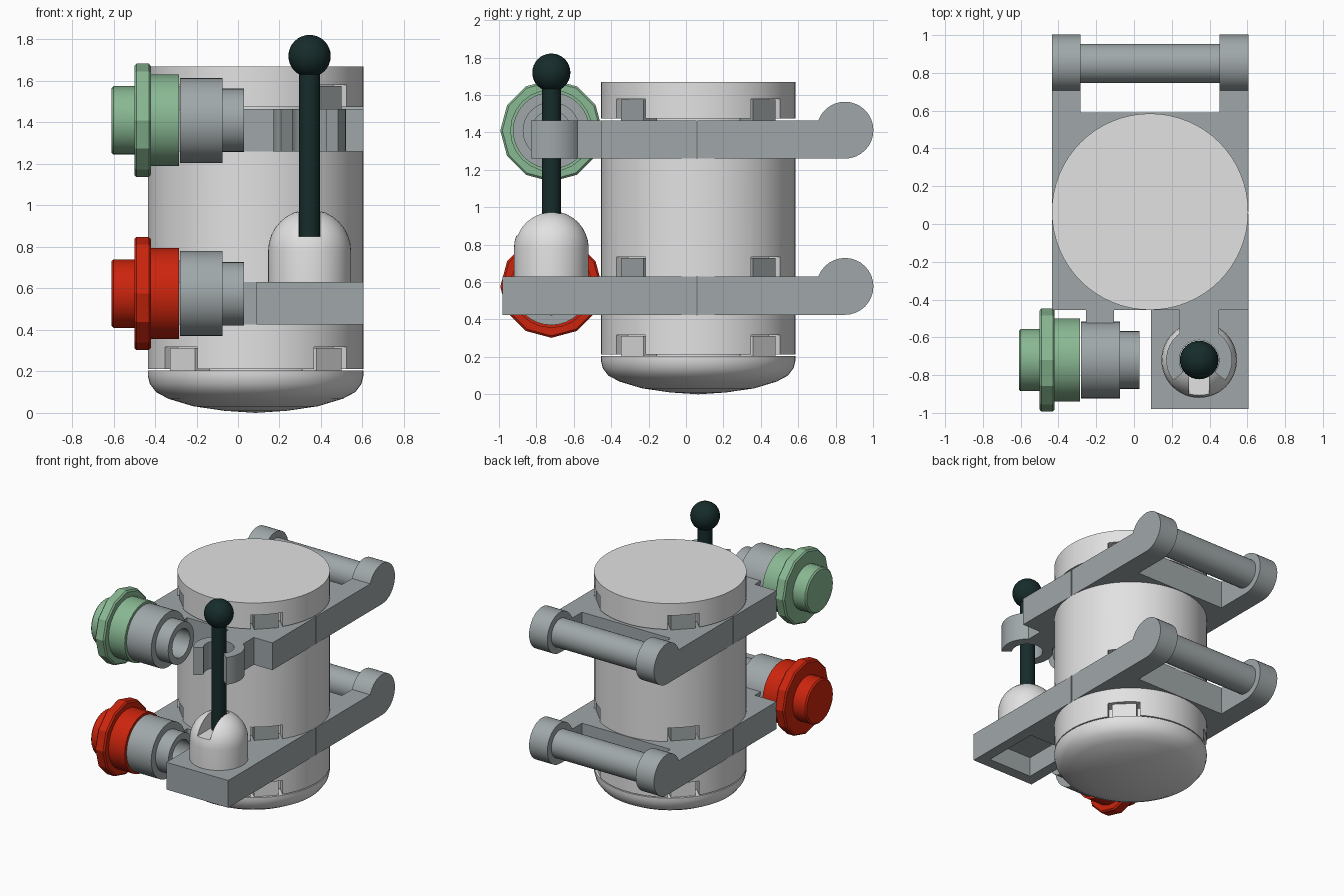
import bpy, bmesh
from math import radians, cos, sin, pi
from mathutils import Matrix, Vector

cube = bpy.data.objects.get("Cube")
if cube:
    bpy.data.objects.remove(cube, do_unlink=True)


def material(name, rgb):
    m = bpy.data.materials.new(name)
    m.use_nodes = True
    m.diffuse_color = (*rgb, 1)
    bsdf = next(n for n in m.node_tree.nodes if n.type == "BSDF_PRINCIPLED")
    bsdf.inputs["Base Color"].default_value = (*rgb, 1)
    return m


WHITE = material("white", (0.76, 0.76, 0.76))
GREY = material("grey", (0.35, 0.39, 0.40))
DARK = material("dark_green_black", (0.008, 0.025, 0.024))
GREEN = material("sand_green", (0.25, 0.48, 0.29))
RED = material("red", (0.60, 0.018, 0.004))

CX, CY, R = 0.085, 0.065, 0.52       # drum axis and radius
LX, LY = 0.345, -0.72                # lever axis
ALONG_X = Matrix.Rotation(pi / 2, 4, "Y")


def finish(name, bm, mat, angle=35):
    bmesh.ops.recalc_face_normals(bm, faces=bm.faces)
    me = bpy.data.meshes.new(name)
    bm.to_mesh(me)
    bm.free()
    ob = bpy.data.objects.new(name, me)
    bpy.context.collection.objects.link(ob)
    if mat:
        me.materials.append(mat)
    smooth(ob, angle)
    return ob


def smooth(ob, angle=35):
    bpy.ops.object.select_all(action="DESELECT")
    ob.select_set(True)
    bpy.context.view_layer.objects.active = ob
    bpy.ops.object.shade_smooth_by_angle(angle=radians(angle))


def add_box(bm, lo, hi, turn=Matrix()):
    lo, hi = Vector(lo), Vector(hi)
    size = Matrix.Diagonal((*(hi - lo), 1))
    bmesh.ops.create_cube(bm, size=1, matrix=turn @ Matrix.Translation((lo + hi) / 2) @ size)


def box(name, lo, hi, mat):
    bm = bmesh.new()
    add_box(bm, lo, hi)
    return finish(name, bm, mat)


def lathe(name, profile, place, mat, sides=48, angle=35):
    """Turn (radius, height) points about local z."""
    bm = bmesh.new()
    verts = [bm.verts.new((r, 0, h)) for r, h in profile]
    edges = [bm.edges.new(pair) for pair in zip(verts, verts[1:])]
    bmesh.ops.spin(bm, geom=verts + edges, cent=(0, 0, 0), axis=(0, 0, 1),
                   angle=2 * pi, steps=sides, use_merge=True)
    bmesh.ops.remove_doubles(bm, verts=bm.verts, dist=0.0005)
    bm.transform(place)
    return finish(name, bm, mat, angle)


def rod(name, r, lo, hi, place, mat, sides=32):
    return lathe(name, [(0, lo), (r, lo), (r, hi), (0, hi)], place, mat, sides)


def cut(ob, cutter):
    cutter.hide_render = True
    mod = ob.modifiers.new("cut", "BOOLEAN")
    mod.operation, mod.solver, mod.object = "DIFFERENCE", "EXACT", cutter
    bpy.context.view_layer.objects.active = ob
    bpy.ops.object.modifier_apply(modifier=mod.name)
    bpy.data.objects.remove(cutter, do_unlink=True)
    smooth(ob)


DRUM = Matrix.Translation((CX, CY, 0))


def diagonal_boxes(name, inner, outer, half, lo, hi, mat):
    """Four boxes standing on the drum's diagonals."""
    bm = bmesh.new()
    for k in range(4):
        turn = DRUM @ Matrix.Rotation(pi / 4 + k * pi / 2, 4, "Z")
        add_box(bm, (inner, -half, lo), (outer, half, hi), turn)
    return finish(name, bm, mat)


# Drum: three notched rings, each with tabs standing in its lower notches
for name, lo, hi, tab in (("drum_base_ring", 0.212, 0.425, WHITE),
                          ("drum_middle", 0.63, 1.26, GREY),
                          ("drum_cap", 1.475, 1.67, GREY)):
    ring = rod(name, R, lo, hi, DRUM, WHITE, 64)
    cut(ring, diagonal_boxes("notch_cutter", 0.42, 0.7, 0.11, lo - 0.05, lo + 0.105, None))
    diagonal_boxes(name + "_tabs", 0.40, 0.5, 0.085, lo - 0.01, lo + 0.1, tab)
rod("drum_core", 0.40, 0.15, 1.6, DRUM, WHITE)

# Rounded underside
lathe("drum_bottom", [(0, 0), (0.15, 0.01), (0.3, 0.032), (0.42, 0.068), (0.48, 0.1),
                      (0.51, 0.14), (R, 0.18), (R, 0.205), (0, 0.205)], DRUM, WHITE, 64, 50)

# Two clamp plates, each with a rear handle
X0, X1, BACK = -0.435, 0.605, 0.85
for name, z in (("lower", 0.425), ("upper", 1.26)):
    top = z + 0.205
    box(name + "_plate_front", (X0, -0.455, z), (X1, 0.055, top), GREY)
    box(name + "_plate_rear", (X0, 0.061, z), (X1, 0.59, top), GREY)
    axis = Matrix.Translation((0, BACK, z + 0.152)) @ ALONG_X
    for side, a, b in (("right", X0, X0 + 0.152), ("left", X1 - 0.152, X1)):
        box(f"{name}_{side}_arm", (a, 0.58, z), (b, BACK, top), GREY)
        rod(f"{name}_{side}_arm_end", 0.152, a, b, axis, GREY)
    rod(name + "_handle_bar", 0.104, X0 + 0.1, X1 - 0.1, axis, GREY)

# Lower front shelf, hollow underneath
shelf = box("lever_shelf", (0.09, -0.98, 0.425), (X1, -0.45, 0.63), GREY)
cut(shelf, box("shelf_cutter", (0.17, -0.90, 0.3), (X1 - 0.08, -0.47, 0.57), None))

# Slotted dome under the lever
arc = [(0.2 * cos(k * pi / 16), 0.78 + 0.2 * sin(k * pi / 16)) for k in range(8)]
LEVER = Matrix.Translation((LX, LY, 0))
dome = lathe("lever_dome", [(0, 0.62), (0.2, 0.62), *arc, (0, 0.98)], LEVER, WHITE)
cut(dome, box("slot_cutter", (LX - 0.053, -1, 0.85), (LX + 0.053, LY + 0.053, 1.1), None))

# Lever and knob
rod("lever_rod", 0.051, 0.845, 1.7, LEVER, DARK, 24)
ball = [(0.102 * sin(k * pi / 16), 1.72 - 0.102 * cos(k * pi / 16)) for k in range(17)]
lathe("lever_knob", ball, LEVER, DARK, 32)

# Open clip on the upper plate
box("clip_stem", (LX - 0.105, -0.60, 1.26), (LX + 0.105, -0.45, 1.465), GREY)
bm = bmesh.new()
angles = [radians(-38 + 256 * k / 24) for k in range(25)]
loop = [(0.175, a) for a in angles] + [(0.105, a) for a in reversed(angles)]
verts = [bm.verts.new((LX + r * cos(a), LY + r * sin(a), 1.26)) for r, a in loop]
face = bm.faces.new(verts)
up = bmesh.ops.extrude_face_region(bm, geom=[face])["geom"]
bmesh.ops.translate(bm, vec=(0, 0, 0.205),
                    verts=[v for v in up if isinstance(v, bmesh.types.BMVert)])
finish("clip_ring", bm, GREY)

# Two side valves: hollow grey nozzle with a coloured wheel
for name, z, plate_z, colour in (("lower", 0.575, 0.425, RED), ("upper", 1.41, 1.26, GREEN)):
    axis = Matrix.Translation((0, LY, z)) @ ALONG_X
    lathe(name + "_nozzle", [(0, -0.28), (0.205, -0.28), (0.205, -0.075), (0.153, -0.075),
                             (0.153, 0.03), (0.105, 0.03), (0.105, -0.15), (0, -0.15)],
          axis, GREY, 32)
    lathe(name + "_wheel_hub", [(0, -0.61), (0.155, -0.61), (0.165, -0.6), (0.165, -0.48),
                                (0.22, -0.48), (0.22, -0.285), (0, -0.285)],
          axis, colour, 24)
    lathe(name + "_wheel_rim", [(0, -0.5), (0.262, -0.5), (0.273, -0.49), (0.273, -0.43),
                                (0.262, -0.42), (0, -0.42)], axis, colour, 12, 20)
    box(name + "_valve_stub", (-0.255, -0.60, plate_z), (-0.105, -0.45, plate_z + 0.205), GREY)
